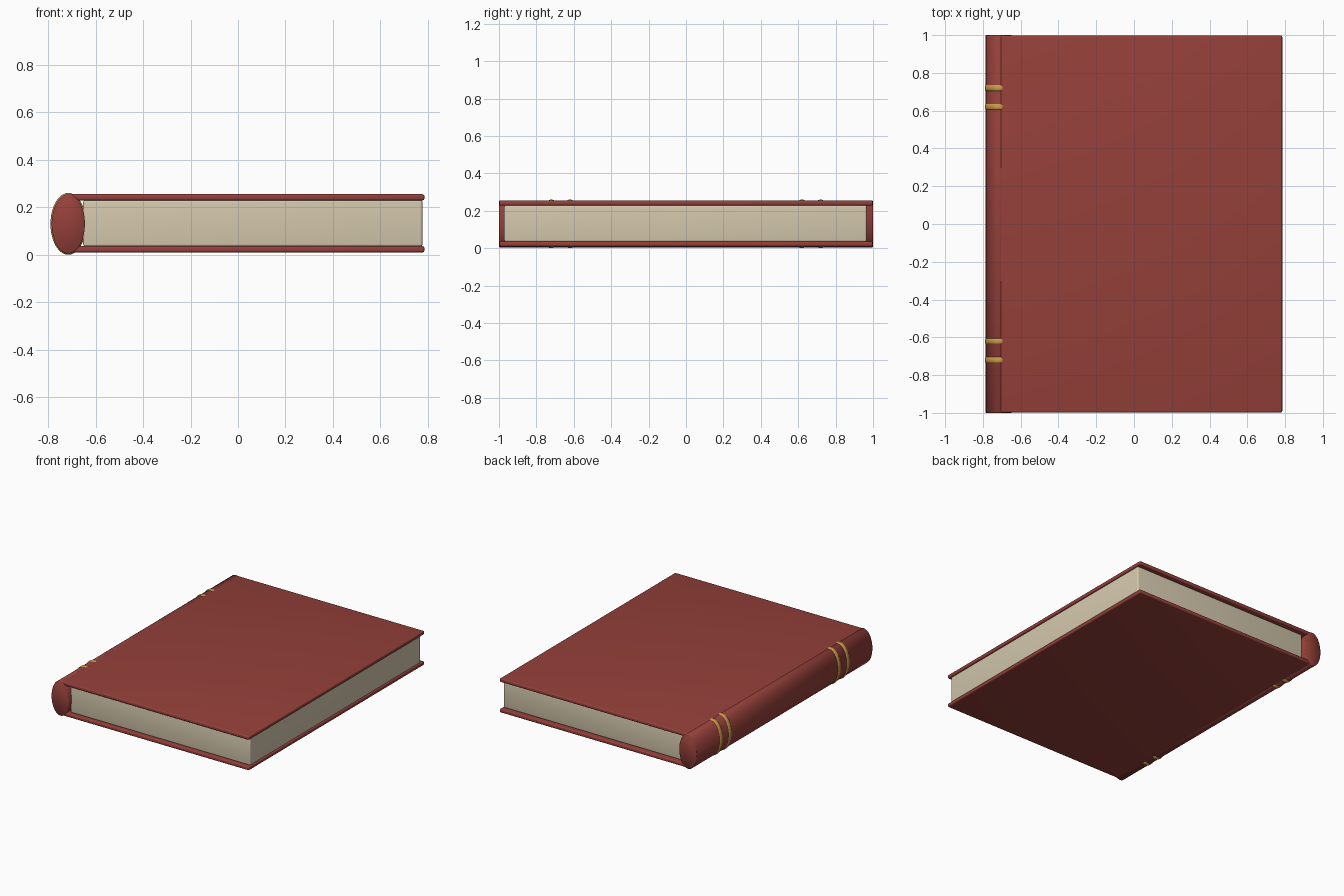
import bpy, bmesh, math

cube = bpy.data.objects.get("Cube")
if cube:
    bpy.data.objects.remove(cube, do_unlink=True)


def material(name, color):
    mat = bpy.data.materials.new(name)
    mat.use_nodes = True
    mat.diffuse_color = (*color, 1)
    bsdf = next(n for n in mat.node_tree.nodes if n.type == 'BSDF_PRINCIPLED')
    bsdf.inputs["Base Color"].default_value = (*color, 1)
    bsdf.inputs["Roughness"].default_value = 0.7
    return mat


red = material("red cloth", (0.30, 0.051, 0.042))
paper = material("cream paper", (0.66, 0.58, 0.42))
gold = material("gold", (0.60, 0.34, 0.07))


def finish(name, bm, mat):
    bmesh.ops.recalc_face_normals(bm, faces=bm.faces)
    mesh = bpy.data.meshes.new(name)
    bm.to_mesh(mesh)
    bm.free()
    mesh.materials.append(mat)
    obj = bpy.data.objects.new(name, mesh)
    bpy.context.collection.objects.link(obj)
    bpy.ops.object.select_all(action='DESELECT')
    obj.select_set(True)
    bpy.context.view_layer.objects.active = obj
    return obj


def rounded_box(name, low, high, radius, mat):
    """Box between two corners with softly rounded edges."""
    bm = bmesh.new()
    bmesh.ops.create_cube(bm, size=1)
    for v in bm.verts:
        v.co = [lo if c < 0 else hi for c, lo, hi in zip(v.co, low, high)]
    bmesh.ops.bevel(bm, geom=bm.edges[:], offset=radius, segments=4,
                    profile=0.5, affect='EDGES')
    finish(name, bm, mat)
    bpy.ops.object.shade_smooth_by_angle(angle=math.radians(35))


def oval_rod(name, profile, mat, sides=64):
    """Rod along y with an oval section; profile holds (y, growth) pairs."""
    bm = bmesh.new()
    rings = []
    for y, grow in profile:
        ring = []
        for i in range(sides):
            a = math.tau * i / sides
            ring.append(bm.verts.new((-0.715 + (0.07 + grow) * math.cos(a), y,
                                      0.13 + (0.125 + grow) * math.sin(a))))
        rings.append(ring)
    for a, b in zip(rings, rings[1:]):
        for i in range(sides):
            j = (i + 1) % sides
            bm.faces.new((a[i], a[j], b[j], b[i]))
    bm.faces.new(rings[0])
    bm.faces.new(rings[-1])
    finish(name, bm, mat)
    bpy.ops.object.shade_smooth_by_angle(angle=math.radians(50))


# Covers
for name, z in (("bottom_cover", 0.01), ("top_cover", 0.229)):
    rounded_box(name, (-0.708, -0.998, z), (0.785, 0.998, z + 0.026), 0.008, red)

# Page block
rounded_box("page_block", (-0.652, -0.972, 0.034), (0.777, 0.966, 0.231), 0.01, paper)

# Spine
oval_rod("spine", [(-1, -0.003), (-0.997, 0), (0.997, 0), (1, -0.003)], red)

# Raised bands, in pairs near both ends
for side in (-1, 1):
    for label, y in (("inner", 0.62), ("outer", 0.72)):
        arc = [math.pi * k / 8 for k in range(9)]
        profile = [(side * y - 0.016 * math.cos(a), -0.002 + 0.007 * math.sin(a))
                   for a in arc]
        end = "front" if side < 0 else "back"
        oval_rod(f"{end}_{label}_band", profile, gold)
